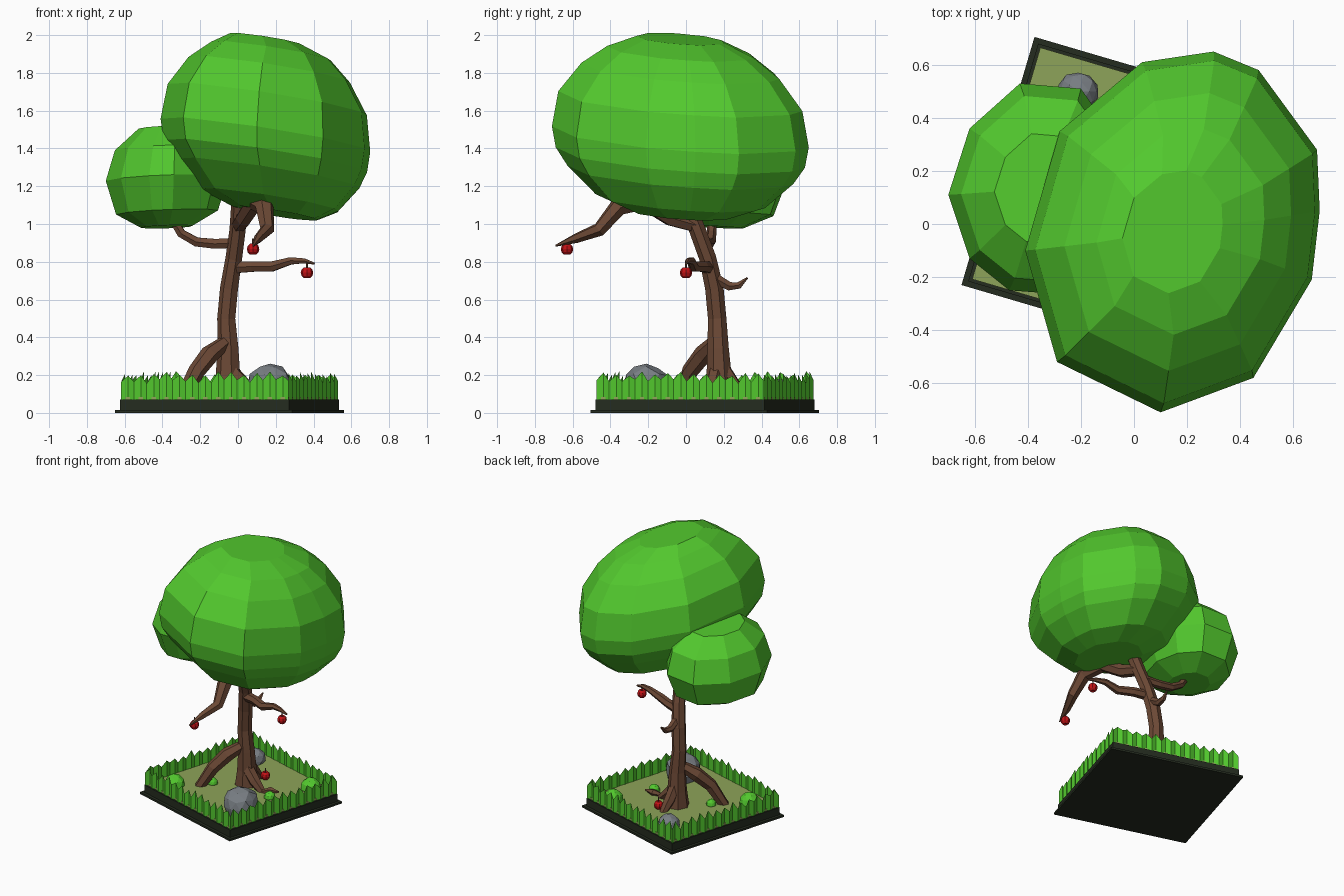
import bpy, bmesh, math, random
from mathutils import Vector, Matrix

if "Cube" in bpy.data.objects:
    bpy.data.objects.remove(bpy.data.objects["Cube"])

random.seed(4)


def mat(name, r, g, b):
    m = bpy.data.materials.new(name)
    m.diffuse_color = (r, g, b, 1)
    m.use_nodes = True
    m.node_tree.nodes["Principled BSDF"].inputs["Base Color"].default_value = m.diffuse_color
    return m


LEAF = mat("leaf", .085, .58, .027)
BARK = mat("bark", .15, .066, .036)
DARK = mat("dark_base", .018, .025, .014)
SOIL = mat("soil", .27, .37, .10)
STONE = mat("stone", .19, .21, .23)
RED = mat("apple_red", .55, .006, .008)

# Square base is turned about its own centre
BASE = Matrix.Translation((-.045, .10, 0)) @ Matrix.Rotation(math.radians(-16.4), 4, 'Z')


def finish(name, bm, material, recalc=True):
    if recalc:
        bmesh.ops.recalc_face_normals(bm, faces=bm.faces)
    me = bpy.data.meshes.new(name)
    bm.to_mesh(me)
    bm.free()
    me.materials.append(material)
    ob = bpy.data.objects.new(name, me)
    bpy.context.collection.objects.link(ob)
    return ob


def loft(name, rings, material):
    bm = bmesh.new()
    loops = [[bm.verts.new(p) for p in r] for r in rings]
    n = len(loops[0])
    for a, b in zip(loops, loops[1:]):
        for i in range(n):
            j = (i + 1) % n
            bm.faces.new((a[i], a[j], b[j], b[i]))
    for end in (loops[0], loops[-1]):
        c = bm.verts.new(sum((v.co for v in end), Vector()) / n)
        for i in range(n):
            bm.faces.new((end[i], end[(i + 1) % n], c))
    return finish(name, bm, material)


def tube(name, pts, radii, sides=6):
    pts = [Vector(p) for p in pts]
    rings, q, prev = [], None, None
    for i, p in enumerate(pts):
        d = (pts[min(i + 1, len(pts) - 1)] - pts[max(i - 1, 0)]).normalized()
        q = d.to_track_quat('Z', 'Y') if q is None else prev.rotation_difference(d) @ q
        prev = d
        rings.append([p + q @ Vector((math.cos(t), math.sin(t), 0)) * radii[i]
                      for t in (2 * math.pi * k / sides for k in range(sides))])
    return loft(name, rings, BARK)


def box(name, half, z0, z1, material):
    c = [(-half, -half), (half, -half), (half, half), (-half, half)]
    return loft(name, [[BASE @ Vector((x, y, z)) for x, y in c] for z in (z0, z1)], material)


def lump(name, loc, size, material, jitter, level=2):
    bm = bmesh.new()
    bmesh.ops.create_icosphere(bm, subdivisions=level, radius=1)
    for v in bm.verts:
        v.co *= 1 + random.uniform(-jitter, jitter)
        v.co = Vector(loc) + Vector((v.co.x * size[0], v.co.y * size[1], v.co.z * size[2]))
    return finish(name, bm, material)


def canopy(name, outline, centre, rings, shear):
    # outline is scaled ring by ring: (scale, height, shift in x)
    cx, cy = centre
    out = []
    for s, z, dx in rings:
        ring = []
        for x, y in outline:
            px, py = cx + dx + (x - cx) * s, cy + (y - cy) * s
            ring.append(Vector((px, py, z - shear[0] * (px - cx) - shear[1] * (py - cy))))
        out.append(ring)
    return loft(name, out, LEAF)


# Base plate, plinth, soil
box("base_plate", .4875, 0, .015, DARK)
box("plinth", .467, .015, .07, DARK)
box("soil", .455, .07, .085, SOIL)

# Jagged grass border
bm = bmesh.new()
TEETH = 13
low, high = [], []
for side in range(4):
    turn = BASE @ Matrix.Rotation(side * math.pi / 2, 4, 'Z')
    for k in range(TEETH * 2):
        tip = k % 2
        x = -.463 + .926 * k / (TEETH * 2)
        y = -.463 + (.012 if tip else 0)
        z = random.uniform(.195, .222) if tip else random.uniform(.155, .18)
        low.append(bm.verts.new(turn @ Vector((x, y, .07))))
        high.append(bm.verts.new(turn @ Vector((x, y, z))))
for i in range(len(low)):
    j = (i + 1) % len(low)
    bm.faces.new((low[i], low[j], high[j], high[i]))
finish("grass_border", bm, LEAF, False)

# Trunk and roots
tube("trunk",
     [(-.05, .175, .07), (-.05, .175, .2), (-.05, .17, .34), (-.06, .165, .5), (-.045, .15, .66),
      (-.02, .115, .82), (.0, .06, .97), (.01, .0, 1.12)],
     [.085, .068, .058, .05, .05, .046, .045, .045], 7)
tube("front_root", [(-.06, .155, .38), (-.15, .09, .31), (-.22, .02, .22), (-.30, -.03, .07)],
     [.035, .05, .045, .035])
tube("back_root", [(-.05, .18, .26), (-.04, .25, .15), (-.03, .32, .07)], [.04, .04, .025])
tube("right_root", [(-.04, .16, .22), (.04, .14, .14), (.12, .13, .07)], [.045, .04, .025])

# Branches
tube("right_branch", [(-.02, .12, .77), (.08, .09, .775), (.18, .04, .775), (.28, .03, .805), (.35, .01, .805),
                      (.405, .0, .79)], [.035, .032, .03, .022, .015, .006])
tube("front_branch", [(.0, .06, .99), (.03, -.08, 1.03), (.09, -.22, 1.12), (.14, -.36, 1.09), (.155, -.46, .97),
                      (.11, -.58, .925), (.08, -.69, .885)], [.04, .045, .05, .05, .038, .026, .005])
tube("left_branch", [(-.01, .1, .9), (-.12, .12, .895), (-.22, .13, .905), (-.3, .135, .95), (-.36, .14, 1.05)],
     [.03, .03, .028, .026, .024])
tube("back_branch", [(-.03, .16, .71), (-.03, .23, .67), (-.025, .28, .675), (-.02, .325, .715)],
     [.03, .026, .02, .005])

# Foliage
canopy("large_canopy",
       [(.03, .61), (.30, .65), (.47, .58), (.69, .28), (.70, .05), (.67, -.21), (.45, -.58),
        (.10, -.71), (-.29, -.52), (-.41, -.10), (-.28, .35)], (.145, -.03),
       [(.40, 1.065, .05), (.66, 1.13, .02), (.88, 1.27, .01), (.97, 1.36, 0), (1, 1.47, 0), (.95, 1.66, .01),
        (.77, 1.82, .02), (.57, 1.92, .03), (.34, 1.98, .0)], (.15, .06))
canopy("small_canopy",
       [(-.43, .53), (-.20, .51), (-.08, .34), (-.05, .11), (-.12, -.12), (-.34, -.26),
        (-.47, -.25), (-.62, -.13), (-.70, .11), (-.62, .36)], (-.38, .135),
       [(.42, .985, 0), (.83, 1.06, 0), (1, 1.24, 0), (.88, 1.40, .01), (.52, 1.51, .02)], (-.04, .05))

# Apples with stems
for i, (x, y, z) in enumerate([(.365, 0, .742), (.08, -.63, .867), (.017, .30, .115)]):
    bm = bmesh.new()
    bmesh.ops.create_uvsphere(bm, u_segments=8, v_segments=6, radius=.033)
    for v in bm.verts:
        if abs(v.co.z) > .032:
            v.co.z *= .7
        v.co = v.co + Vector((x, y, z))
    finish(f"apple_{i + 1}", bm, RED)
    tube(f"apple_stem_{i + 1}", [(x, y, z + .018), (x, y, z + .055)], [.005, .005], 4)

# Rocks
lump("large_rock", (.17, -.21, .14), (.12, .13, .12), STONE, .06)
lump("small_rock", (-.21, .50, .11), (.075, .075, .07), STONE, .06)

# Low bushes and a wood chip on the soil (base-local positions)
for i, (a, b, r) in enumerate([(-.31, -.33, .07), (.31, .36, .07), (-.17, -.11, .035), (.25, .05, .04)]):
    p = BASE @ Vector((a, b, .09))
    lump(f"bush_{i + 1}", p, (r, r, r * 1.1), LEAF, .04)
chip = [BASE @ Vector(p) for p in ((.15, .06, .09), (.2, .10, .105), (.26, .12, .11))]
tube("wood_chip", chip, [.012, .025, .006], 5)
